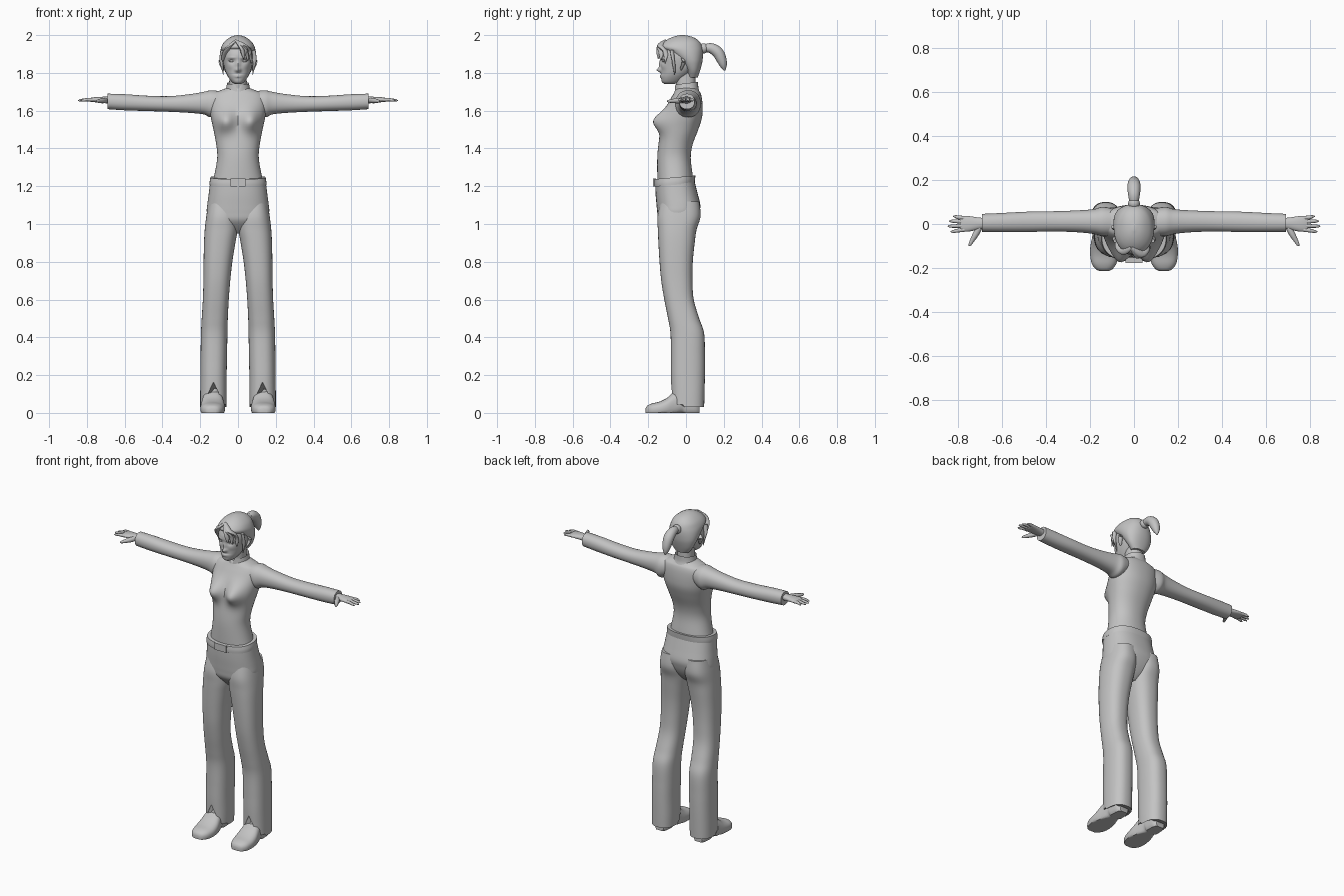
import bpy, bmesh, math
from mathutils import Vector

grey = bpy.data.materials.new("plain grey")
grey.diffuse_color = (0.55, 0.55, 0.55, 1)


def dense(rows, k):
    """Catmull-Rom interpolation of a list of equal-length tuples."""
    out, m = [], len(rows)
    for i in range(m - 1):
        a, b, c, d = (rows[max(0, min(m - 1, i + j))] for j in (-1, 0, 1, 2))
        for s in range(k):
            t = s / k
            out.append([0.5 * (2 * q + (r - p) * t + (2 * p - 5 * q + 4 * r - u) * t * t
                               + (3 * q - p - 3 * r + u) * t ** 3)
                        for p, q, r, u in zip(a, b, c, d)])
    return out + [list(rows[-1])]


def skin(name, rings, caps=True, mirror=False):
    """Join rings of points into one surface."""
    bm = bmesh.new()
    vs = [[bm.verts.new(p) for p in ring] for ring in rings]
    n = len(vs[0])
    for a, b in zip(vs, vs[1:]):
        for i in range(n):
            j = (i + 1) % n
            bm.faces.new((a[i], a[j], b[j], b[i]))
    if caps:
        bm.faces.new(vs[0])
        bm.faces.new(vs[-1])
    bmesh.ops.recalc_face_normals(bm, faces=bm.faces)
    return finish(name, bm, mirror)


def finish(name, bm, mirror=False):
    me = bpy.data.meshes.new(name)
    bm.to_mesh(me)
    bm.free()
    me.materials.append(grey)
    ob = bpy.data.objects.new(name, me)
    bpy.context.collection.objects.link(ob)
    if mirror:
        ob.modifiers.new("Mirror", 'MIRROR').use_mirror_merge = False
    return ob


def loft(name, rows, axis='z', power=2.2, n=32, k=4, fix=None, **kw):
    """rows: (position on axis, min and max of first side, min and max of second side)"""
    rings = []
    for t, p0, p1, q0, q1 in dense(rows, k):
        ring = []
        for i in range(n):
            a = 2 * math.pi * i / n
            c, s = math.cos(a), math.sin(a)
            p = (p0 + p1) / 2 + (p1 - p0) / 2 * math.copysign(abs(c) ** (2 / power), c)
            q = (q0 + q1) / 2 + (q1 - q0) / 2 * math.copysign(abs(s) ** (2 / power), s)
            v = {'z': (p, q, t), 'x': (t, p, q), 'y': (p, t, q)}[axis]
            ring.append(fix(*v) if fix else v)
        rings.append(ring)
    return skin(name, rings, **kw)


def tube(name, pts, flat=1.0, n=12, k=5, mirror=False):
    """pts: (x, y, z, radius) along a tapering strand"""
    path, rings = dense(pts, k), []
    for i, p in enumerate(path):
        d = Vector(path[min(i + 1, len(path) - 1)][:3]) - Vector(path[max(i - 1, 0)][:3])
        rot = d.to_track_quat('Z', 'Y')
        rings.append([Vector(p[:3]) + rot @ Vector((p[3] * math.cos(2 * math.pi * j / n),
                      p[3] * flat * math.sin(2 * math.pi * j / n), 0)) for j in range(n)])
    return skin(name, rings, mirror=mirror)


def bumps(items, limit):
    """Push front points along y by soft bumps: (x, z, width, height, amount)"""
    def fix(x, y, z):
        w = min(1, max(0, (limit - y) / 0.04))
        for bx, bz, sx, sz, amt in items:
            y += w * amt * math.exp(-((abs(x) - bx) / sx) ** 2 - ((z - bz) / sz) ** 2)
        return x, y, z
    return fix


# Shirt body
loft("shirt", [(1.20, -.14, .14, -.15, .04), (1.26, -.125, .125, -.152, .035),
               (1.35, -.11, .11, -.152, .025), (1.42, -.115, .115, -.146, .035),
               (1.50, -.13, .13, -.133, .065), (1.56, -.143, .143, -.122, .084),
               (1.61, -.15, .15, -.108, .088), (1.66, -.15, .15, -.083, .085),
               (1.69, -.135, .135, -.066, .078), (1.705, -.10, .10, -.058, .068),
               (1.72, -.06, .06, -.05, .058)],
     n=64, k=5, fix=bumps([(.068, 1.545, .05, .055, -.058)], -.03))

# Sleeves
loft("sleeve", [(.08, -.05, .065, 1.60, 1.70), (.14, -.056, .078, 1.565, 1.708),
                (.18, -.046, .068, 1.58, 1.70), (.25, -.038, .062, 1.588, 1.688),
                (.36, -.034, .058, 1.594, 1.677), (.48, -.036, .056, 1.598, 1.679),
                (.60, -.037, .05, 1.602, 1.687), (.69, -.036, .046, 1.608, 1.69)],
     axis='x', mirror=True)

# Hands
loft("palm", [(.67, -.018, .026, 1.637, 1.675), (.71, -.026, .03, 1.64, 1.674),
              (.75, -.034, .036, 1.644, 1.672), (.78, -.034, .037, 1.647, 1.668),
              (.79, -.03, .033, 1.651, 1.664)], axis='x', n=24, mirror=True)
for label, y0, y1, tip in (("index", -.026, -.034, .833), ("middle", -.008, -.01, .846),
                           ("ring", .01, .013, .84), ("little", .027, .034, .822)):
    tube(label + "_finger", [(.77, y0, 1.658, .0095), (.80, (y0 + y1) / 2, 1.658, .0085),
                             (tip - .012, y1, 1.655, .0065), (tip, y1, 1.653, .002)], mirror=True)
tube("thumb", [(.70, -.01, 1.655, .014), (.718, -.045, 1.653, .014), (.735, -.075, 1.651, .010),
               (.745, -.093, 1.65, .007), (.749, -.10, 1.65, .002)], mirror=True)

# Trousers: pelvis, then flared legs with a slit above each instep
loft("trouser_top", [(.95, -.03, .03, -.085, .0), (.98, -.085, .085, -.115, .03),
                     (1.02, -.15, .15, -.145, .055), (1.06, -.165, .165, -.152, .07),
                     (1.10, -.163, .163, -.156, .076), (1.16, -.155, .155, -.161, .062),
                     (1.235, -.146, .146, -.163, .043)], n=48, power=2.4)


def slit(x, y, z):
    if y < -.01:
        z = max(z, .045 + .12 * max(0, 1 - abs(x - .13) / .055))
    return x, y, z


loft("trouser_leg", [(1.12, .01, .155, -.135, .07), (1.04, .002, .168, -.151, .077),
                     (.97, .002, .176, -.149, .056), (.90, .014, .18, -.146, .046),
                     (.80, .03, .182, -.14, .036), (.70, .041, .183, -.131, .034),
                     (.60, .049, .186, -.115, .041), (.50, .054, .192, -.095, .07),
                     (.42, .056, .196, -.082, .096), (.30, .058, .198, -.08, .10),
                     (.20, .06, .199, -.08, .10), (.10, .06, .20, -.077, .098),
                     (.03, .062, .20, -.076, .096)],
     n=48, k=6, power=2.4, fix=slit, mirror=True)

# Belt and buckle
loft("belt", [(1.207, -.15, .15, -.169, .046), (1.225, -.15, .15, -.17, .048),
              (1.247, -.146, .146, -.168, .05)], n=48, power=2.4,
     fix=lambda x, y, z: (x, y, z + .09 * (y + .06)))
bm = bmesh.new()
bmesh.ops.create_cube(bm, size=1)
for v in bm.verts:
    v.co = Vector((v.co.x * .078, v.co.y * .016 - .168, v.co.z * .042 + 1.219))
finish("buckle", bm)

# Shoes and ankles
loft("shoe", [(-.214, .115, .155, -.01, .024), (-.205, .098, .174, -.015, .038),
              (-.18, .08, .192, -.02, .05), (-.14, .07, .199, -.02, .06),
              (-.10, .07, .198, -.02, .08), (-.06, .078, .19, -.02, .115),
              (-.02, .085, .184, -.004, .13), (.0, .086, .182, -.02, .13),
              (.05, .09, .178, -.02, .12), (.072, .105, .163, -.015, .09)],
     axis='y', power=2.5, fix=lambda x, y, z: (x, y, max(z, 0)), mirror=True)
loft("ankle", [(.06, .088, .175, -.08, .04), (.12, .092, .17, -.065, .05),
               (.22, .09, .17, -.055, .06)], mirror=True)

# Neck and open collar
loft("neck", [(1.68, -.052, .052, -.05, .055), (1.73, -.047, .047, -.052, .05),
              (1.80, -.046, .046, -.06, .05)])
loft("collar", [(1.685, -.078, .078, -.064, .074), (1.71, -.065, .065, -.06, .066),
                (1.745, -.058, .058, -.058, .064)], n=64, caps=False,
     fix=lambda x, y, z: (x, y, min(z + .12 * y, 1.695 + 3 * abs(x) if y < 0 else 2)))

# Head with nose, lips, chin and eye sockets
face = bumps([(0, 1.815, .014, .012, -.022), (0, 1.84, .011, .022, -.011),
              (0, 1.786, .022, .005, -.006), (0, 1.778, .018, .004, -.005),
              (.034, 1.862, .018, .011, .009), (.04, 1.832, .022, .016, -.004),
              (.033, 1.88, .022, .007, -.004)], -.06)
loft("head", [(1.742, -.018, .018, -.115, -.06), (1.752, -.033, .033, -.127, -.03),
              (1.775, -.05, .05, -.132, .0), (1.80, -.063, .063, -.131, .03),
              (1.83, -.073, .073, -.131, .06), (1.87, -.081, .081, -.137, .075),
              (1.90, -.081, .081, -.138, .08), (1.94, -.074, .074, -.12, .073),
              (1.97, -.055, .055, -.09, .05), (1.985, -.02, .02, -.05, .02)],
     n=80, k=8, fix=face)
tube("eye", [(.02, -.122, 1.861, .002), (.034, -.121, 1.863, .006), (.05, -.112, 1.862, .002)],
     mirror=True)
tube("ear", [(.077, -.028, 1.815, .006), (.085, -.02, 1.835, .011), (.09, -.012, 1.86, .014),
             (.086, -.022, 1.876, .006)], flat=.6, mirror=True)

# Hair cap, swept fringe, side strands and ponytail
loft("hair", [(1.775, -.045, .045, .01, .062), (1.81, -.07, .07, .0, .074),
              (1.85, -.086, .086, -.03, .085), (1.88, -.092, .092, -.06, .089),
              (1.91, -.093, .093, -.10, .09), (1.935, -.089, .089, -.135, .087),
              (1.96, -.076, .076, -.12, .076), (1.98, -.055, .055, -.093, .055),
              (1.993, -.032, .032, -.062, .026), (2.0, -.006, .006, -.03, -.01)], n=48)
for i, (x, y, z) in enumerate([(.03, -.147, 1.875), (.052, -.135, 1.865), (.072, -.112, 1.85)]):
    tube("fringe_lock_%d" % (i + 1), [(-.012, -.108, 1.972, .008), (x * .45, -.135, 1.945, .018),
         (x * .85, y + .004, 1.91, .016), (x, y, z, .003)], flat=.6)
tube("fringe_left_lock", [(-.012, -.108, 1.972, .008), (-.045, -.122, 1.94, .018),
                          (-.07, -.105, 1.905, .016), (-.082, -.08, 1.86, .004)], flat=.6)
tube("side_strand", [(.083, -.075, 1.92, .012), (.088, -.068, 1.87, .011),
                     (.083, -.062, 1.825, .007), (.077, -.06, 1.79, .002)], flat=.7, mirror=True)
tube("ponytail", [(0, .075, 1.925, .018), (0, .10, 1.931, .021), (0, .135, 1.93, .027),
                  (0, .168, 1.908, .03), (0, .187, 1.873, .027), (0, .198, 1.84, .019),
                  (0, .205, 1.812, .004)], n=20)
bm = bmesh.new()
bmesh.ops.create_uvsphere(bm, u_segments=20, v_segments=12, radius=.027)
bmesh.ops.translate(bm, verts=bm.verts, vec=(0, .093, 1.93))
finish("hair_tie", bm)

# Smooth shading with sharp creases kept
for ob in bpy.context.collection.objects:
    ob.select_set(True)
    bpy.context.view_layer.objects.active = ob
bpy.ops.object.shade_smooth_by_angle(angle=math.radians(45))
